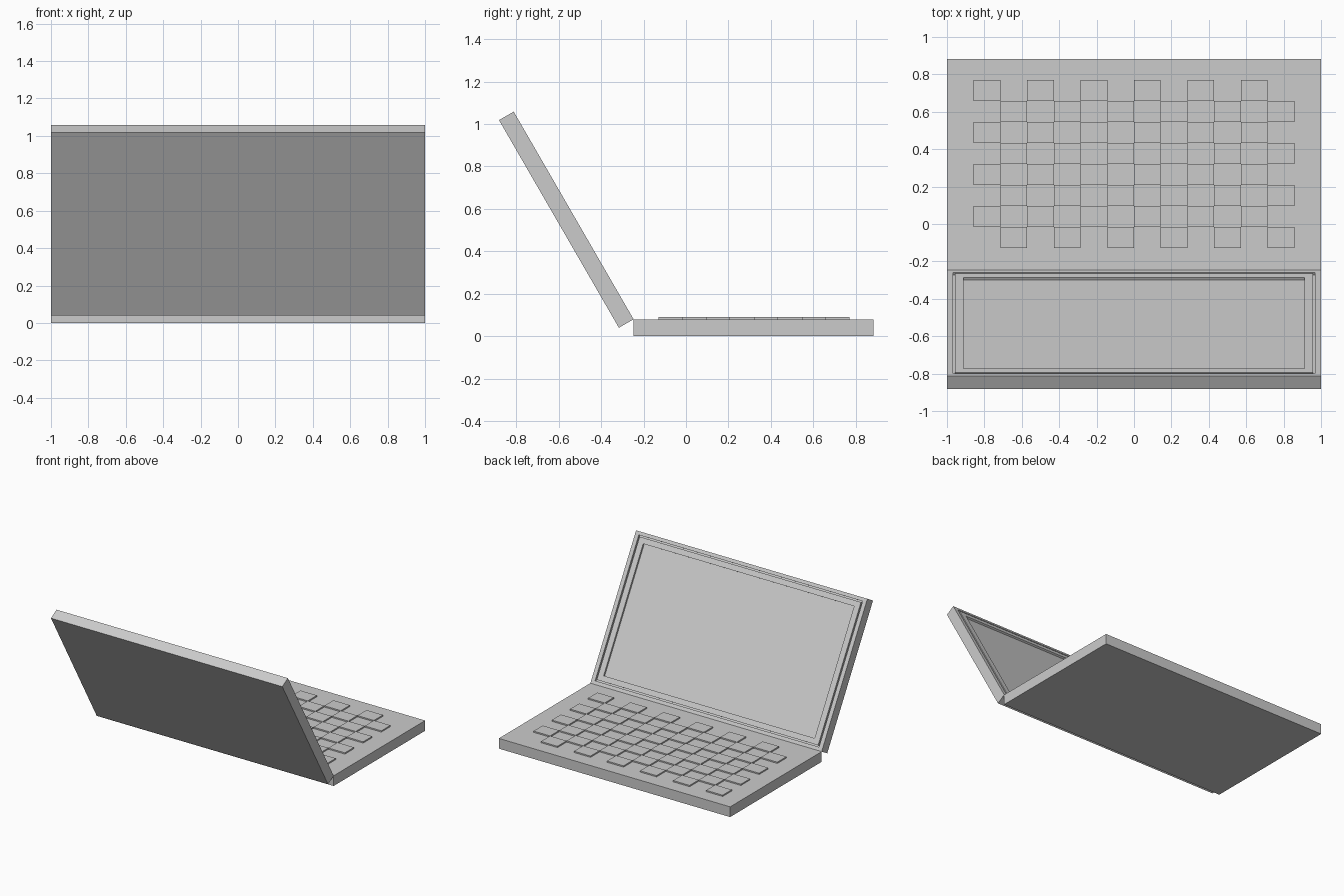
import bpy, bmesh, math

if "Cube" in bpy.data.objects:
    bpy.data.objects.remove(bpy.data.objects["Cube"])

W, L, T = 2.0, 1.13, 0.08      # panel width, length, thickness
HINGE_Y = -0.247


def finish(name, bm):
    bmesh.ops.recalc_face_normals(bm, faces=bm.faces)
    mesh = bpy.data.meshes.new(name)
    bm.to_mesh(mesh)
    bm.free()
    obj = bpy.data.objects.new(name, mesh)
    bpy.context.collection.objects.link(obj)
    return obj


def add_box(bm, x0, x1, y0, y1, z0, z1):
    verts = bmesh.ops.create_cube(bm, size=1)["verts"]
    for v in verts:
        v.co.x = x1 if v.co.x > 0 else x0
        v.co.y = y1 if v.co.y > 0 else y0
        v.co.z = z1 if v.co.z > 0 else z0


# Keyboard half of the case
bm = bmesh.new()
add_box(bm, -W / 2, W / 2, HINGE_Y, HINGE_Y + L, 0, T)
finish("base", bm)

# Raised keys in a checkerboard of 12 columns and 8 rows
bm = bmesh.new()
kw, kd = 1.714 / 12, 0.1125
for row in range(8):
    for col in range(row % 2, 12, 2):
        x = -0.857 + col * kw
        y = 0.771 - row * kd
        add_box(bm, x, x + kw, y - kd, y, T - 0.005, T + 0.01)
finish("keys", bm)

# Lid: nested rectangles (x margin, y margin, depth) for back, rim,
# narrow seal groove, bezel and sunken screen
rings = [(0, 0, T), (0, 0, 0),
         (0.032, 0.026, 0), (0.032, 0.026, 0.015),
         (0.043, 0.036, 0.015), (0.043, 0.036, 0),
         (0.088, 0.077, 0), (0.088, 0.077, 0.015)]
bm = bmesh.new()
loops = []
for mx, my, z in rings:
    x = W / 2 - mx
    loops.append([bm.verts.new(p) for p in
                  ((-x, my, z), (x, my, z), (x, L - my, z), (-x, L - my, z))])
for a, b in zip(loops, loops[1:]):
    for i in range(4):
        j = (i + 1) % 4
        bm.faces.new((a[i], a[j], b[j], b[i]))
bm.faces.new(loops[0])
bm.faces.new(loops[-1])
lid = finish("screen_lid", bm)
lid.location = (0, HINGE_Y, T)
lid.rotation_euler.x = math.radians(120)
